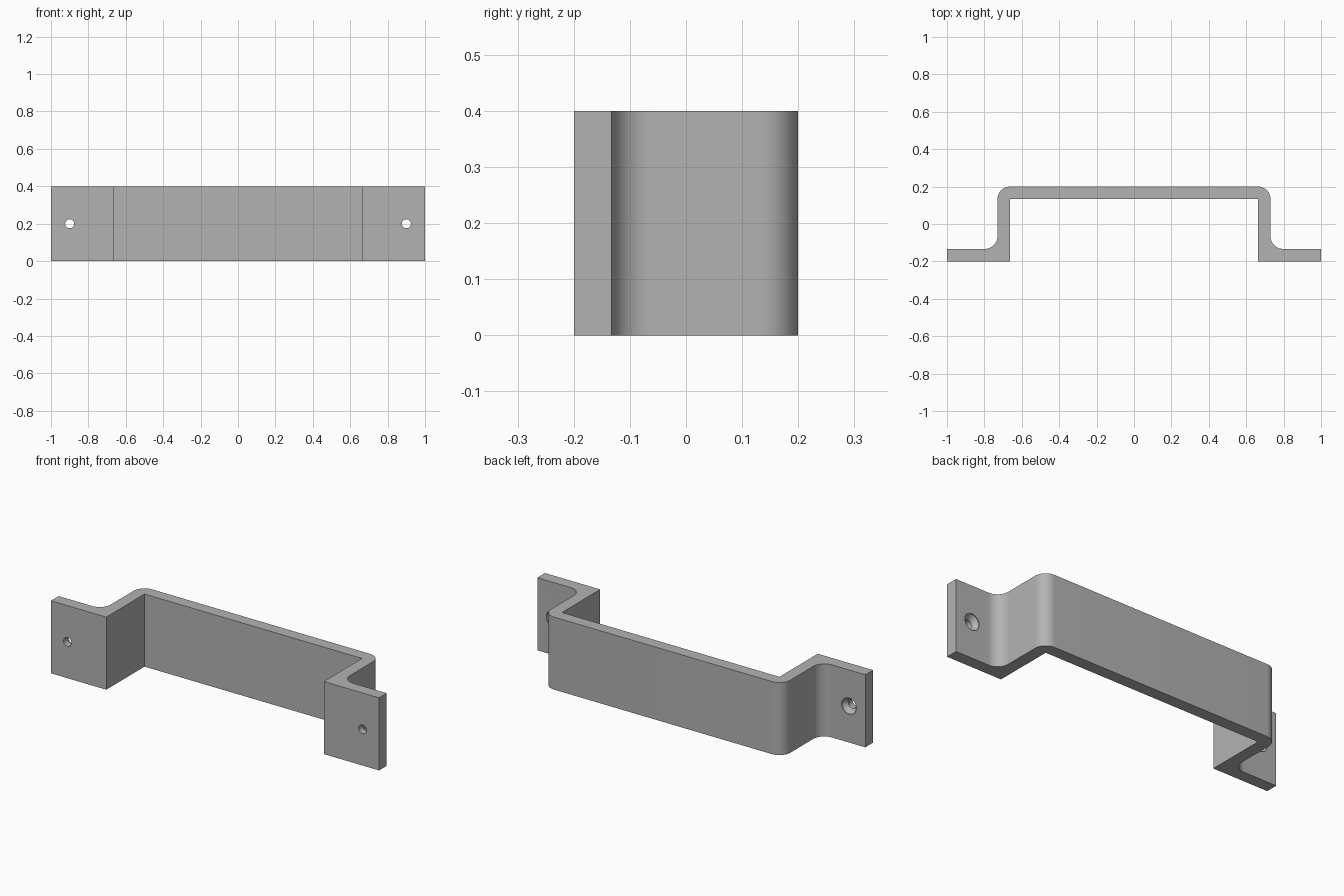
import bpy, bmesh
from math import sin, cos, pi, radians
from mathutils import Vector, Matrix

cube = bpy.data.objects.get("Cube")
if cube:
    bpy.data.objects.remove(cube, do_unlink=True)

T = 0.067            # sheet thickness and bend radius
HEIGHT = 0.4
BACK, FRONT = 0.2, -0.2
INNER = 0.663        # inner face of each leg
OUTER = INNER + T
HOLE_X = 0.9

grey = bpy.data.materials.new("plain grey")
grey.use_nodes = True
colour = (0.45, 0.45, 0.45, 1)
grey.diffuse_color = colour
grey.node_tree.nodes["Principled BSDF"].inputs["Base Color"].default_value = colour


def make_object(name, bm):
    bmesh.ops.recalc_face_normals(bm, faces=bm.faces)
    mesh = bpy.data.meshes.new(name)
    bm.to_mesh(mesh)
    bm.free()
    mesh.materials.append(grey)
    obj = bpy.data.objects.new(name, mesh)
    bpy.context.collection.objects.link(obj)
    return obj


def arc(cx, cy, start, end, steps=14):
    angles = [radians(start + (end - start) * i / steps) for i in range(steps + 1)]
    return [(cx + T * cos(a), cy + T * sin(a)) for a in angles]


# Handle strip: half the plan outline, mirrored and extruded upwards
half = [(INNER, BACK - T), (INNER, FRONT), (1, FRONT), (1, FRONT + T)]
half += arc(OUTER + T, FRONT + 2 * T, 270, 180)
half += arc(INNER, BACK - T, 0, 90)
outline = half + [(-x, y) for x, y in reversed(half)]
bm = bmesh.new()
face = bm.faces.new([bm.verts.new((x, y, 0)) for x, y in outline])
top = bmesh.ops.extrude_face_region(bm, geom=[face])["geom"]
bmesh.ops.translate(bm, vec=(0, 0, HEIGHT),
                    verts=[v for v in top if isinstance(v, bmesh.types.BMVert)])
handle = make_object("handle_strip", bm)

# Countersunk screw holes: a stepped profile turned around y on each side
hole_profile = [(0.024, FRONT - 0.05), (0.024, FRONT + T - 0.03),
                (0.045, FRONT + T - 0.005), (0.045, FRONT + T + 0.05)]
SIDES = 32
bm = bmesh.new()
for side in (-1, 1):
    rings = []
    for r, y in hole_profile:
        rings.append([bm.verts.new((side * HOLE_X + r * cos(2 * pi * i / SIDES), y,
                                    HEIGHT / 2 + r * sin(2 * pi * i / SIDES)))
                      for i in range(SIDES)])
    for a, b in zip(rings, rings[1:]):
        for i in range(SIDES):
            j = (i + 1) % SIDES
            bm.faces.new((a[i], a[j], b[j], b[i]))
    bm.faces.new(rings[0])
    bm.faces.new(rings[-1])
cutter = make_object("screw_hole_cutter", bm)
cutter.hide_render = True

# Cut the holes, then drop the cutter
bpy.context.view_layer.objects.active = handle
handle.select_set(True)
cut = handle.modifiers.new("screw holes", "BOOLEAN")
cut.operation = "DIFFERENCE"
cut.solver = "EXACT"
cut.object = cutter
bpy.ops.object.modifier_apply(modifier=cut.name)
bpy.data.objects.remove(cutter, do_unlink=True)
bpy.ops.object.shade_smooth_by_angle(angle=radians(25))
